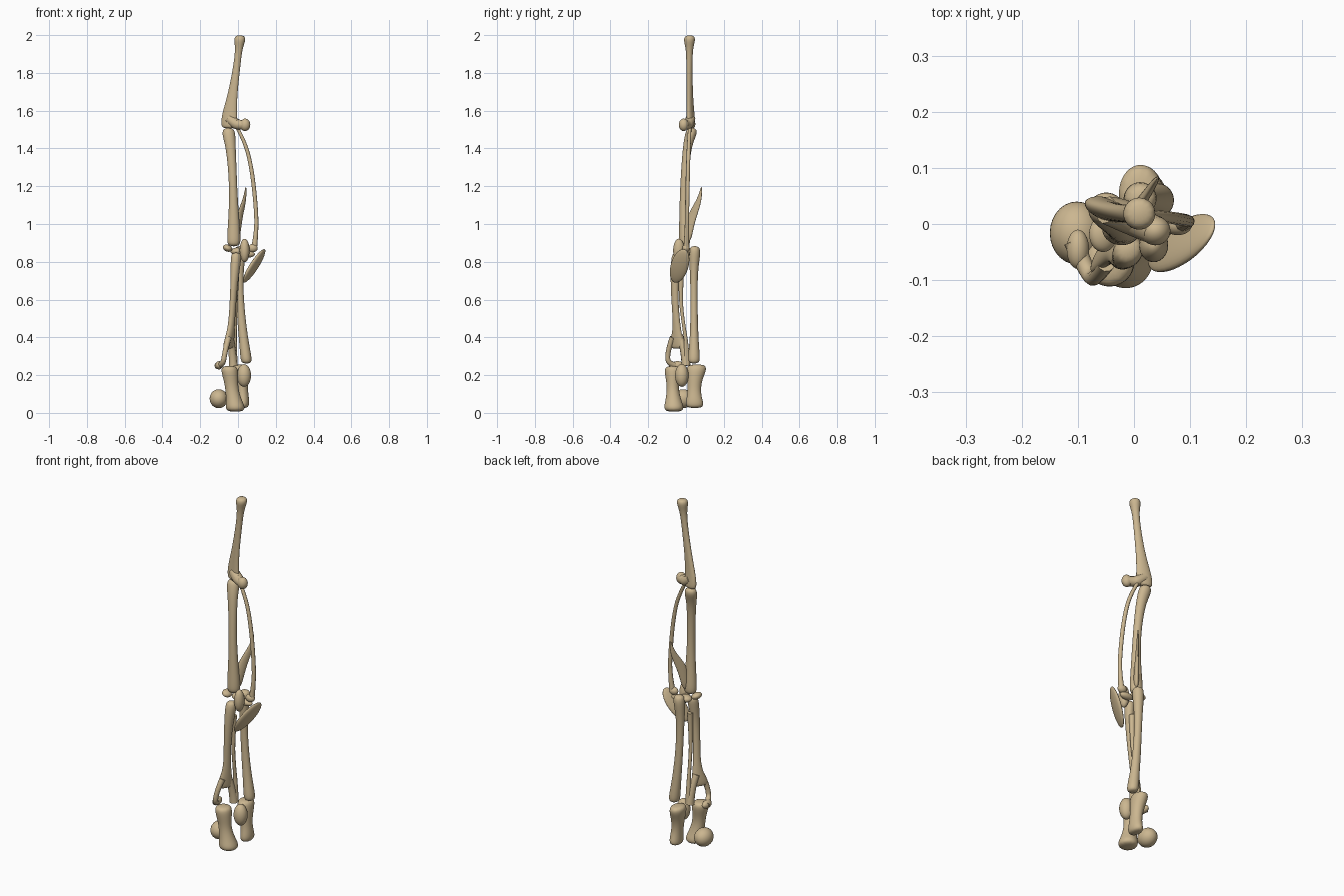
import bpy, bmesh
from math import cos, sin, pi, radians
from mathutils import Vector, Matrix

default_cube = bpy.data.objects.get("Cube")
if default_cube:
    bpy.data.objects.remove(default_cube, do_unlink=True)

bone_colour = (0.60, 0.47, 0.28, 1)
bone_material = bpy.data.materials.new("tan_bone")
bone_material.use_nodes = True
bone_material.diffuse_color = bone_colour
shader = bone_material.node_tree.nodes["Principled BSDF"]
shader.inputs["Base Color"].default_value = bone_colour
shader.inputs["Roughness"].default_value = 0.7


def finish(name, mesh):
    """Link a mesh as a smooth bone-coloured part."""
    part = bpy.data.objects.new(name, mesh)
    bpy.context.collection.objects.link(part)
    mesh.materials.clear()
    mesh.materials.append(bone_material)
    for face in mesh.polygons:
        face.use_smooth = True
    return part


def shaft(name, stations, angle=0, sides=12):
    """Loft upright ellipses (x, y, z, half width, half depth), top to bottom."""
    bm = bmesh.new()
    turn = Matrix.Rotation(radians(angle), 3, "Z")
    rings = []
    for x, y, z, wide, deep in stations:
        ring = []
        for i in range(sides):
            a = 2 * pi * i / sides
            offset = turn @ Vector((wide * cos(a), deep * sin(a), 0))
            ring.append(bm.verts.new(Vector((x, y, z)) + offset))
        rings.append(ring)
    for upper, lower in zip(rings, rings[1:]):
        for i in range(sides):
            j = (i + 1) % sides
            bm.faces.new((upper[i], lower[i], lower[j], upper[j]))
    bm.faces.new(rings[0])
    bm.faces.new(rings[-1][::-1])
    bmesh.ops.recalc_face_normals(bm, faces=bm.faces)
    mesh = bpy.data.meshes.new(name)
    bm.to_mesh(mesh)
    bm.free()
    part = finish(name, mesh)
    smoothing = part.modifiers.new("smoothing", "SUBSURF")
    smoothing.levels = smoothing.render_levels = 2
    return part


def knob(name, centre, radii, axis=None):
    """Ellipsoid whose local z may be aimed along an axis."""
    bm = bmesh.new()
    bmesh.ops.create_uvsphere(bm, u_segments=28, v_segments=18, radius=1)
    place = Matrix.Translation(centre)
    if axis:
        place = place @ Vector(axis).to_track_quat("Z", "Y").to_matrix().to_4x4()
    bm.transform(place @ Matrix.Diagonal((*radii, 1)))
    mesh = bpy.data.meshes.new(name)
    bm.to_mesh(mesh)
    bm.free()
    return finish(name, mesh)


def strut(name, points):
    """Tapered round tube through points (x, y, z, radius)."""
    curve = bpy.data.curves.new(name, "CURVE")
    curve.dimensions = "3D"
    curve.bevel_depth = 1
    curve.bevel_resolution = 3
    curve.use_fill_caps = True
    spline = curve.splines.new("NURBS")
    spline.points.add(len(points) - 1)
    for point, (x, y, z, radius) in zip(spline.points, points):
        point.co = (x, y, z, 1)
        point.radius = radius
    spline.order_u = 3
    spline.use_endpoint_u = True
    helper = bpy.data.objects.new(name + "_path", curve)
    bpy.context.collection.objects.link(helper)
    graph = bpy.context.evaluated_depsgraph_get()
    mesh = bpy.data.meshes.new_from_object(helper.evaluated_get(graph))
    bpy.data.objects.remove(helper, do_unlink=True)
    return finish(name, mesh)


# Uppermost bone: round head, slim neck, flared base with a side hook
shaft("upper_bone", [
    (.01, .02, 2.0, .024, .024), (.01, .018, 1.975, .034, .034),
    (.005, .018, 1.93, .018, .018), (-.008, .018, 1.82, .02, .016),
    (-.03, .02, 1.68, .027, .016), (-.046, .024, 1.58, .043, .018),
    (-.046, .026, 1.53, .047, .022), (-.045, .026, 1.505, .042, .02)], angle=-18)
strut("upper_bone_hook", [
    (-.05, .025, 1.56, .025), (-.015, .015, 1.53, .03),
    (.01, .0, 1.525, .026), (.04, -.012, 1.525, .026)])
knob("upper_bone_hook_tip", (.038, -.012, 1.525), (.027, .026, .033))

# Long middle bone with a rear fin and a thin bowed companion
shaft("middle_bone", [
    (-.05, .03, 1.51, .026, .024), (-.05, .028, 1.48, .038, .034),
    (-.04, .008, 1.42, .028, .024), (-.03, -.005, 1.3, .023, .021),
    (-.024, -.012, 1.15, .022, .022), (-.022, -.01, 1.0, .032, .027),
    (-.022, -.008, .92, .038, .032), (-.022, -.008, .88, .034, .03)])
shaft("middle_bone_fin", [
    (.042, .082, 1.2, .003, .002), (.038, .076, 1.15, .011, .006),
    (.026, .058, 1.1, .022, .008), (.01, .035, 1.05, .03, .01),
    (.0, .018, .99, .028, .014), (-.008, .008, .9, .02, .014)], angle=58)
strut("bowed_bone", [
    (-.005, .02, 1.51, .009), (.04, .015, 1.43, .01), (.075, .01, 1.28, .011),
    (.096, .006, 1.08, .011), (.098, .004, .96, .011), (.085, .002, .87, .016)])

# Small bones and leaf-shaped plate at the middle joint
knob("bowed_bone_foot", (.078, .0, .872), (.026, .02, .022))
knob("joint_front_bone", (.035, -.038, .86), (.026, .03, .062))
knob("joint_side_bone", (-.055, -.018, .872), (.032, .026, .018), (.4, 0, 1))
knob("joint_rear_bone", (-.005, .01, .855), (.035, .03, .02))
knob("joint_bridge", (.05, .0, .84), (.04, .02, .018))
leaf = knob("joint_leaf_plate", (0, 0, 0), (.016, .048, .108))
leaf_axis = Vector((.1, .05, .15)).normalized()
leaf_side = Vector((.25, .9, -.3))
leaf_side = (leaf_side - leaf_axis * leaf_side.dot(leaf_axis)).normalized()
leaf_basis = Matrix((leaf_side.cross(leaf_axis), leaf_side, leaf_axis)).transposed()
leaf.data.transform(Matrix.Translation((.085, -.034, .778)) @ leaf_basis.to_4x4())

# Pair of lower bones: a straight rear one and a forked front one
shaft("lower_rear_bone", [
    (.012, .046, .885, .026, .024), (.012, .046, .85, .033, .034),
    (.006, .042, .77, .025, .023), (.008, .042, .65, .02, .019),
    (.017, .043, .5, .023, .02), (.032, .043, .37, .026, .025),
    (.043, .042, .29, .032, .034), (.045, .042, .26, .026, .028)])
shaft("lower_front_bone", [
    (-.01, -.045, .85, .024, .022), (-.01, -.048, .82, .033, .03),
    (-.017, -.06, .73, .025, .02), (-.026, -.06, .6, .02, .017),
    (-.033, -.05, .48, .02, .016), (-.042, -.048, .41, .032, .018),
    (-.05, -.05, .36, .048, .017), (-.05, -.05, .34, .046, .012)], angle=55)
strut("fork_outer_prong", [
    (-.05, -.07, .4, .016), (-.068, -.098, .33, .013),
    (-.08, -.095, .25, .014), (-.108, -.03, .25, .018)])
knob("fork_outer_foot", (-.1, -.045, .252), (.02, .035, .022))
strut("fork_inner_prong", [
    (-.042, -.035, .41, .018), (-.03, -.008, .34, .018), (-.025, .0, .25, .024)])
strut("slender_bone", [
    (-.008, -.025, .76, .016), (-.012, -.03, .6, .01),
    (-.015, -.012, .46, .009), (-.018, .004, .36, .011), (-.02, .004, .26, .018)])

# Foot: two waisted blocks and two rounded side bones
shaft("foot_front_block", [
    (-.045, -.068, .25, .038, .038), (-.045, -.068, .225, .048, .049),
    (-.037, -.07, .17, .039, .036), (-.032, -.07, .12, .035, .032),
    (-.02, -.066, .06, .045, .045), (-.014, -.064, .03, .054, .056),
    (-.014, -.064, .005, .044, .045)])
shaft("foot_rear_block", [
    (.01, .056, .258, .034, .044), (.012, .056, .232, .044, .058),
    (.018, .046, .18, .037, .042), (.023, .043, .12, .03, .035),
    (.028, .044, .075, .032, .043), (.028, .046, .045, .033, .05),
    (.026, .046, .025, .026, .038)])
knob("foot_wedge_bone", (.032, -.022, .198), (.037, .036, .06))
knob("foot_side_bone", (-.102, -.016, .075), (.048, .056, .05))
